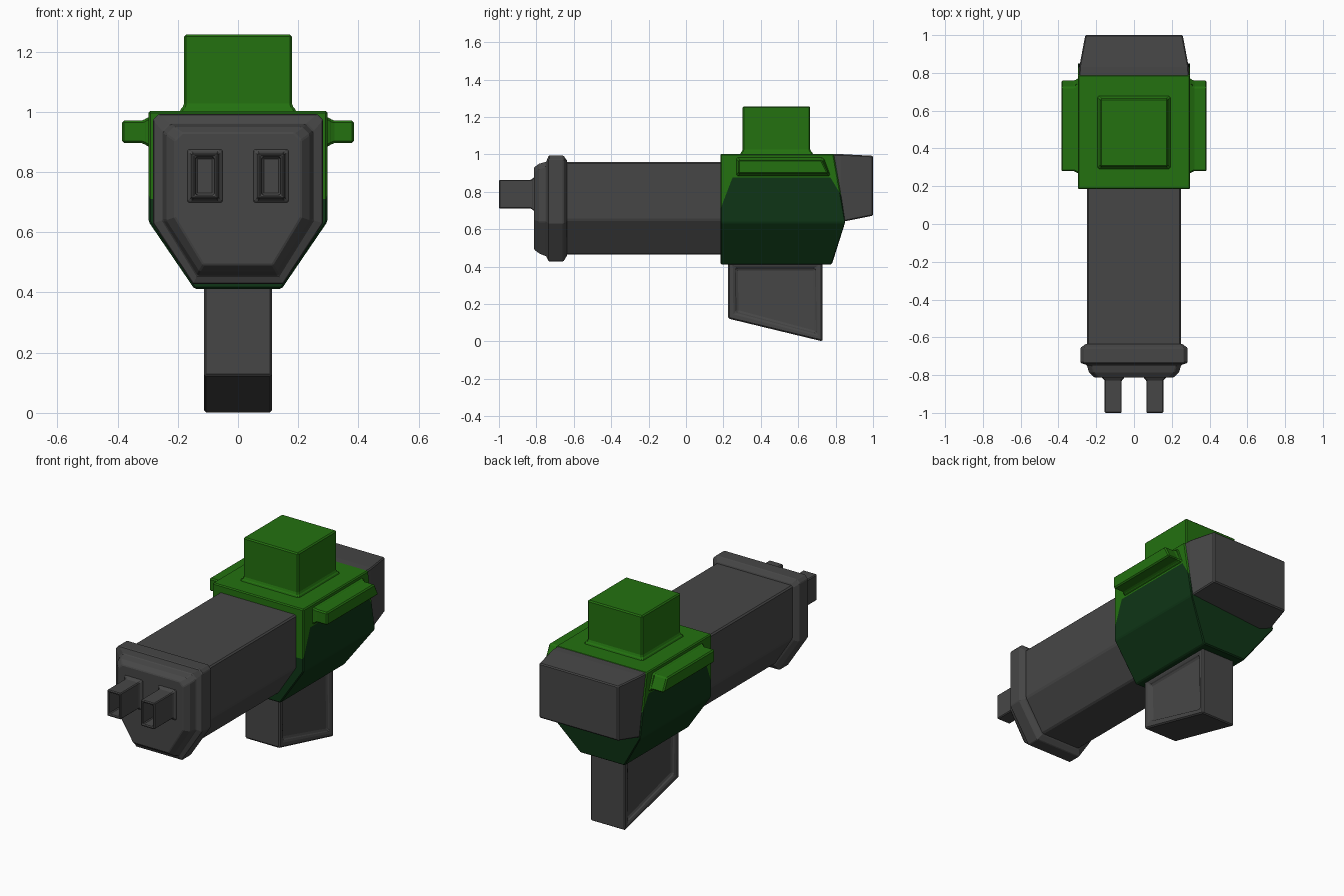
import bpy, bmesh
from mathutils import Vector

if "Cube" in bpy.data.objects:
    bpy.data.objects.remove(bpy.data.objects["Cube"])


def material(name, col):
    m = bpy.data.materials.new(name)
    m.diffuse_color = (*col, 1)
    m.use_nodes = True
    m.node_tree.nodes["Principled BSDF"].inputs["Base Color"].default_value = m.diffuse_color
    return m


GREY = material("dark grey", (0.062, 0.062, 0.062))
GREEN = material("bright green", (0.017, 0.165, 0.005))
DARK = material("deep green", (0.0045, 0.036, 0.008))


def finish(bm, name, mats, bevel=0.008):
    bmesh.ops.recalc_face_normals(bm, faces=bm.faces[:])
    me = bpy.data.meshes.new(name)
    bm.to_mesh(me)
    bm.free()
    for m in mats:
        me.materials.append(m)
    ob = bpy.data.objects.new(name, me)
    bpy.context.collection.objects.link(ob)
    if bevel:
        b = ob.modifiers.new("edge_bevel", "BEVEL")
        b.width = bevel
        b.segments = 1
        b.limit_method = 'ANGLE'
    return ob


def loft(rings):
    """Bridge rings of points and cap both ends."""
    bm = bmesh.new()
    vs = [[bm.verts.new(p) for p in r] for r in rings]
    n = len(vs[0])
    for a, b in zip(vs, vs[1:]):
        for i in range(n):
            bm.faces.new((a[i], a[(i + 1) % n], b[(i + 1) % n], b[i]))
    bm.faces.new(vs[0])
    bm.faces.new(vs[-1])
    bmesh.ops.recalc_face_normals(bm, faces=bm.faces[:])
    return bm


def rect(z, x, y0, y1):
    return [(x, y0, z), (x, y1, z), (-x, y1, z), (-x, y0, z)]


def shield(y, w, wb, zt, zm, zb, c=0.0):
    """Flat top, straight sides, tapered bottom; c chamfers the top corners."""
    half = [(w, zt - c), (w, zm), (wb, zb)]
    if c:
        half.insert(0, (w - c, zt))
    return [(x, y, z) for x, z in half] + [(-x, y, z) for x, z in reversed(half)]


def recess(bm, faces, border, slope, depth):
    bmesh.ops.inset_individual(bm, faces=faces, thickness=border)
    bmesh.ops.inset_individual(bm, faces=faces, thickness=slope, depth=-depth)


# barrel
finish(loft([shield(-0.68, 0.25, 0.13, 0.96, 0.65, 0.465),
             shield(0.22, 0.25, 0.13, 0.96, 0.65, 0.465)]), "barrel", [GREY])

# muzzle collar and tapered front plate
finish(loft([shield(-0.635, 0.255, 0.132, 0.965, 0.64, 0.46, 0.015),
             shield(-0.655, 0.283, 0.15, 0.993, 0.63, 0.428, 0.02),
             shield(-0.735, 0.283, 0.15, 0.993, 0.63, 0.428, 0.02),
             shield(-0.747, 0.25, 0.135, 0.96, 0.64, 0.455, 0.025),
             shield(-0.785, 0.238, 0.128, 0.95, 0.64, 0.47, 0.025),
             shield(-0.813, 0.21, 0.115, 0.93, 0.65, 0.492, 0.025)]),
       "muzzle_collar", [GREY], 0.004)

# two hollow prongs with flared bases
for s, side in ((-1, "left"), (1, "right")):
    cx, cz = 0.11 * s, 0.787
    rings = []
    for y, hx, hz in ((-0.80, 0.06, 0.09), (-0.815, 0.06, 0.09),
                      (-0.827, 0.045, 0.077), (-1.0, 0.045, 0.077)):
        rings.append([(cx + i * hx, y, cz + j * hz)
                      for i, j in ((1, 1), (1, -1), (-1, -1), (-1, 1))])
    bm = loft(rings)
    end = [f for f in bm.faces if f.normal.y < -0.9 and f.calc_center_median().y < -0.99]
    recess(bm, end, 0.019, 0.003, 0.12)
    finish(bm, side + "_prong", [GREY], 0.005)

# main body: slanted back, deep green lower shell
bm = loft([shield(0.185, 0.297, 0.145, 1.003, 0.635, 0.412),
           [(0.297, 0.79, 1.003), (0.297, 0.855, 0.635), (0.145, 0.78, 0.412),
            (-0.145, 0.78, 0.412), (-0.297, 0.855, 0.635), (-0.297, 0.79, 1.003)]])
# colour boundary as three lines z = z0 + slope * (y - y0)
lines = ((0.185, 0.71, 2.6), (0.5, 0.875, 0.0), (0.77, 0.88, -1.67))
for y0, z0, k in lines:
    bmesh.ops.bisect_plane(bm, geom=bm.verts[:] + bm.edges[:] + bm.faces[:],
                           plane_co=Vector((0, y0, z0)), plane_no=Vector((0, -k, 1)))
for f in bm.faces:
    c = f.calc_center_median()
    f.material_index = int(all(c.z < z0 + k * (c.y - y0) for y0, z0, k in lines))
finish(bm, "main_body", [GREEN, DARK], 0.006)

# rear block
bm = loft([[(x * w, y, z) for x, z in ((1, zt), (1, zb), (-1, zb), (-1, zt))]
           for y, w, zt, zb in ((0.76, 0.292, 1.001, 0.625),
                                (0.83, 0.29, 1.001, 0.638),
                                (1.0, 0.258, 0.992, 0.672))])
finish(bm, "rear_block", [GREY], 0.006)

# top box with a small flared foot
finish(loft([rect(0.99, 0.194, 0.29, 0.68), rect(1.006, 0.194, 0.29, 0.68),
             rect(1.02, 0.179, 0.303, 0.664), rect(1.257, 0.179, 0.303, 0.664)]),
       "top_box", [GREEN], 0.007)

# side rails with a slanted rear end and a flared root
for s, side in ((-1, "left"), (1, "right")):
    rings = []
    for x, g in ((0.28, 0.012), (0.301, 0.012), (0.313, 0.0), (0.385, 0.0)):
        rings.append([(s * x, 0.28 - g, 0.971 + g), (s * x, 0.725 + g, 0.971 + g),
                      (s * x, 0.762 + g, 0.896 - g), (s * x, 0.28 - g, 0.896 - g)])
    finish(loft(rings), side + "_rail", [GREEN], 0.009)

# handle with a recessed panel on each side
outline = ((0.225, 0.43), (0.225, 0.122), (0.73, 0.0), (0.73, 0.43))
bm = loft([[(x, y, z) for y, z in outline] for x in (-0.113, 0.113)])
recess(bm, [f for f in bm.faces if abs(f.normal.x) > 0.9], 0.045, 0.018, 0.018)
finish(bm, "handle", [GREY], 0.007)
